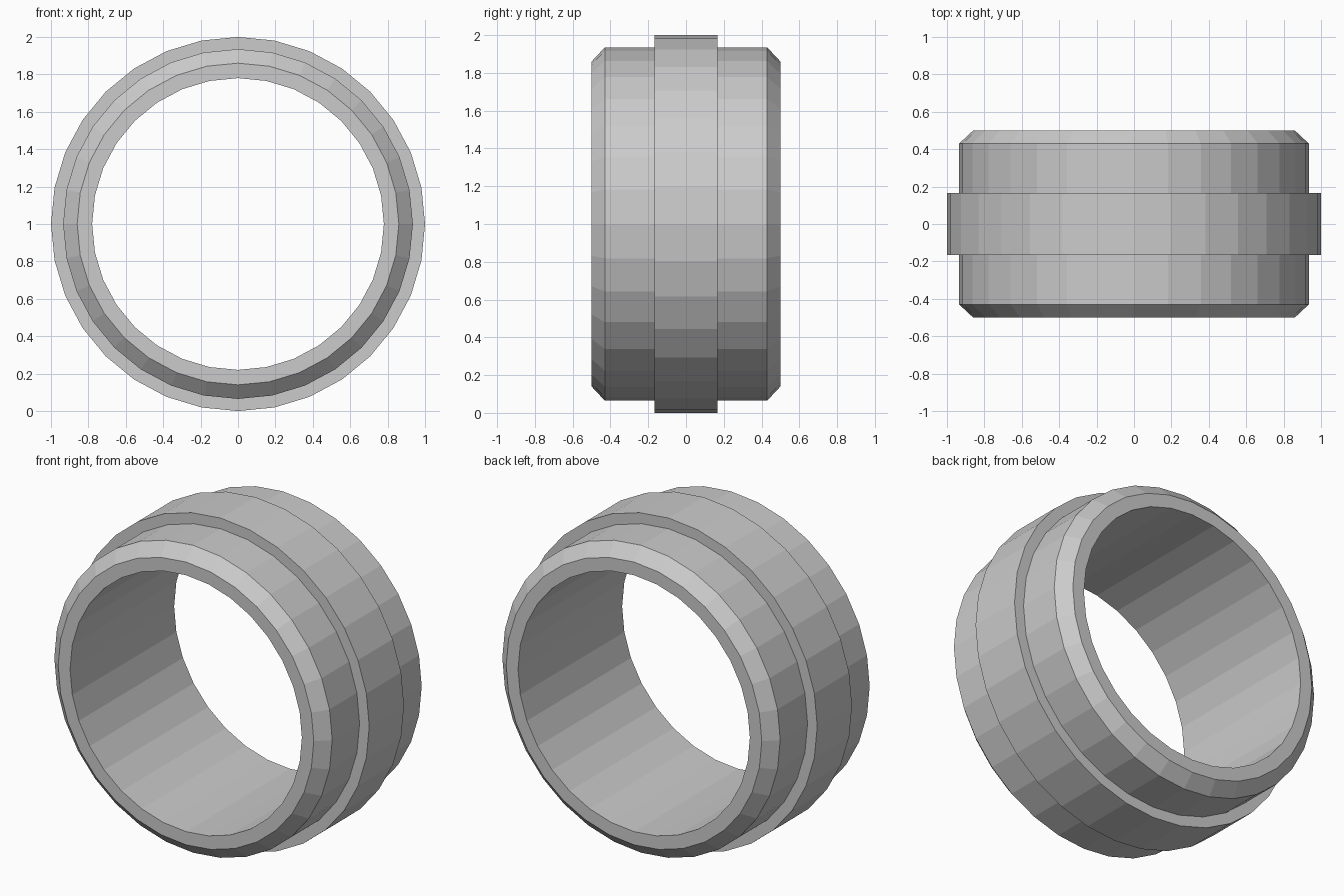
import bpy, bmesh
from math import sin, cos, tau

if "Cube" in bpy.data.objects:
    bpy.data.objects.remove(bpy.data.objects["Cube"])

SEGMENTS = 32

# Half cross-section as (radius, y), from the bore out to the raised band
half = [(0.78, 0.5), (0.86, 0.5), (0.935, 0.43), (0.935, 0.167), (1.0, 0.167)]
profile = half + [(r, -y) for r, y in reversed(half)]

# Sweep the closed section around the y axis
bm = bmesh.new()
rings = []
for i in range(SEGMENTS):
    a = tau * i / SEGMENTS
    rings.append([bm.verts.new((r * cos(a), y, 1 + r * sin(a))) for r, y in profile])

n = len(profile)
for i in range(SEGMENTS):
    a, b = rings[i], rings[(i + 1) % SEGMENTS]
    for j in range(n):
        k = (j + 1) % n
        bm.faces.new((a[j], a[k], b[k], b[j]))
bmesh.ops.recalc_face_normals(bm, faces=bm.faces)

# Collar: hollow ring with bevelled rims and a raised middle band
mesh = bpy.data.meshes.new("banded_collar")
bm.to_mesh(mesh)
bm.free()
collar = bpy.data.objects.new("banded_collar", mesh)
bpy.context.collection.objects.link(collar)
